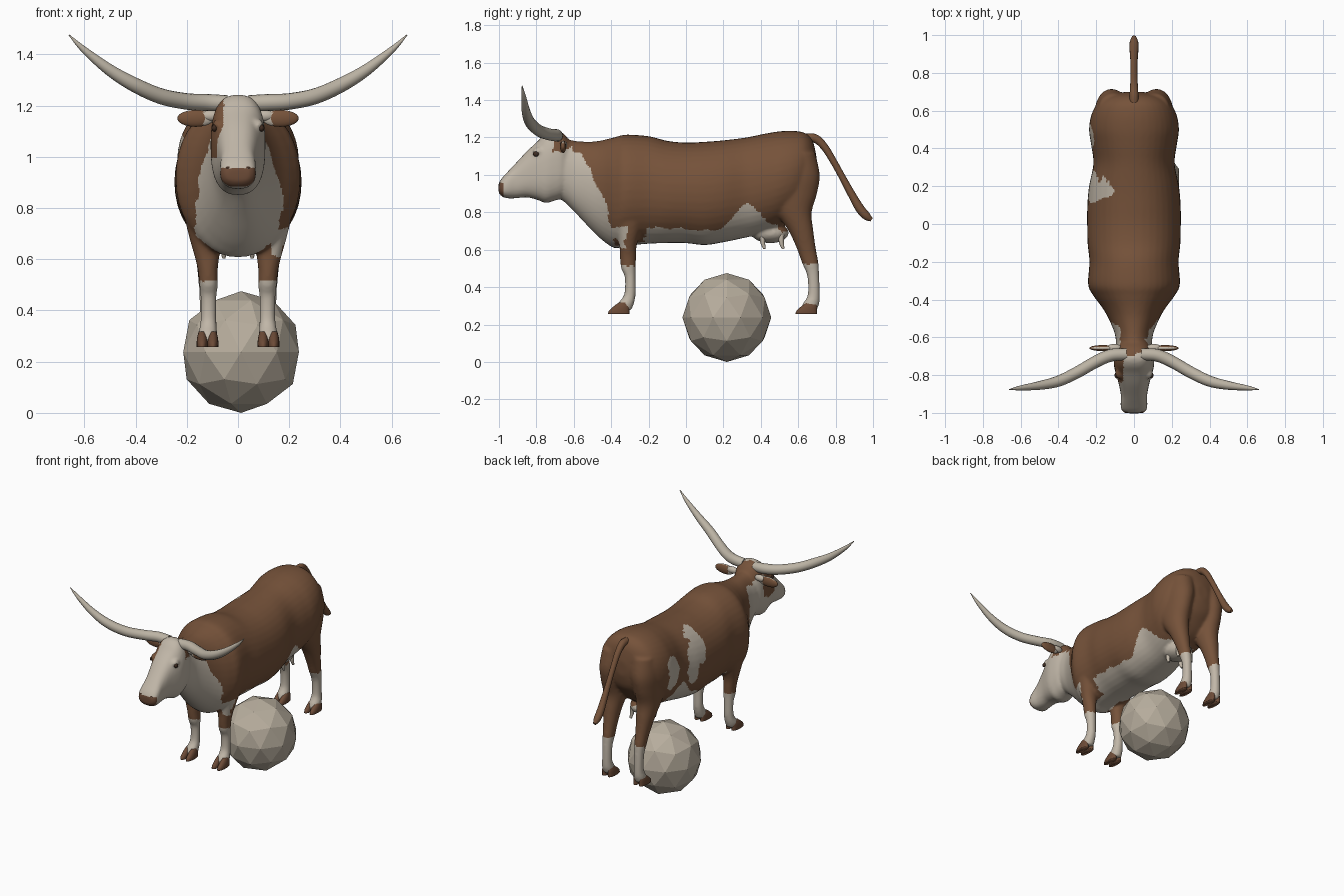
import bpy, bmesh, math
from mathutils import Vector, noise

if "Cube" in bpy.data.objects:
    bpy.data.objects.remove(bpy.data.objects["Cube"])

def material(name, rgb):
    m = bpy.data.materials.new(name)
    m.diffuse_color = (*rgb, 1)
    m.use_nodes = True
    m.node_tree.nodes["Principled BSDF"].inputs["Base Color"].default_value = m.diffuse_color
    return m

BROWN = material("brown hide", (0.18, 0.085, 0.042))
CREAM = material("cream hide", (0.53, 0.47, 0.39))
HORN = material("pale horn", (0.50, 0.45, 0.37))
HOOF = material("hoof brown", (0.15, 0.07, 0.038))
DARK = material("dark eye", (0.05, 0.025, 0.015))
STONE = material("stone", (0.47, 0.415, 0.335))

def resample(rows, steps):
    """Catmull-Rom interpolation of key rows."""
    out = []
    for i in range(len(rows) - 1):
        a, b, c, d = (rows[max(0, min(len(rows) - 1, i + k))] for k in (-1, 0, 1, 2))
        for s in range(steps):
            t = s / steps
            out.append([0.5 * (2*q + (r - p)*t + (2*p - 5*q + 4*r - u)*t*t + (3*q - p - 3*r + u)*t**3)
                        for p, q, r, u in zip(a, b, c, d)])
    return out + [list(rows[-1])]

def power(v, e):
    return math.copysign(abs(v) ** e, v)

def loft(bm, rows, axis, e=0.95, steps=5, sides=40):
    """Rows are x, y, z, radius 1, radius 2; rings lie across the axis."""
    rings = []
    for x, y, z, r1, r2 in resample(rows, steps):
        ring = []
        for k in range(sides):
            a = 2 * math.pi * k / sides
            u, v = r1 * power(math.cos(a), e), r2 * power(math.sin(a), e)
            ring.append(bm.verts.new((x + u, y, z + v) if axis == 'y' else (x + u, y + v, z)))
        rings.append(ring)
    for p, q in zip(rings, rings[1:]):
        for k in range(sides):
            j = (k + 1) % sides
            bm.faces.new((p[k], p[j], q[j], q[k]))
    bm.faces.new(rings[0])
    bm.faces.new(rings[-1])

def finish(bm, name, mats, smooth=True):
    bmesh.ops.recalc_face_normals(bm, faces=bm.faces)
    me = bpy.data.meshes.new(name)
    bm.to_mesh(me)
    bm.free()
    for m in mats:
        me.materials.append(m)
    for p in me.polygons:
        p.use_smooth = smooth
    ob = bpy.data.objects.new(name, me)
    bpy.context.collection.objects.link(ob)
    return ob

def bake(ob):
    """Replace an object by its evaluated mesh."""
    dg = bpy.context.evaluated_depsgraph_get()
    me = bpy.data.meshes.new_from_object(ob.evaluated_get(dg))
    name, mats = ob.name, [s.material for s in ob.material_slots]
    bpy.data.objects.remove(ob)
    new = bpy.data.objects.new(name, me)
    bpy.context.collection.objects.link(new)
    me.materials.clear()
    for m in mats:
        me.materials.append(m)
    for p in me.polygons:
        p.use_smooth = True
    return new

def tube(name, rows, mat):
    """Rows are x, y, z, radius."""
    cu = bpy.data.curves.new(name, 'CURVE')
    cu.dimensions, cu.bevel_depth, cu.bevel_resolution, cu.use_fill_caps = '3D', 1, 6, True
    pts = resample(rows, 6)
    sp = cu.splines.new('POLY')
    sp.points.add(len(pts) - 1)
    for p, (x, y, z, r) in zip(sp.points, pts):
        p.co, p.radius = (x, y, z, 1), r
    cu.materials.append(mat)
    ob = bpy.data.objects.new(name, cu)
    bpy.context.collection.objects.link(ob)
    return bake(ob)

def ball(bm, c, r):
    res = bmesh.ops.create_uvsphere(bm, u_segments=24, v_segments=16, radius=1)
    for v in res["verts"]:
        v.co = Vector(c) + Vector(v.co[i] * r[i] for i in range(3))

def profile(rows):
    """y, top, bottom, half width -> loft rows."""
    return [(0, y, (t + b) / 2, w, (t - b) / 2) for y, t, b, w in rows]

# Hide: trunk, head and legs, fused by a voxel remesh
hide = bmesh.new()
loft(hide, profile([
    (-.72, 1.17, .90, .08), (-.65, 1.19, .855, .093), (-.58, 1.18, .785, .102), (-.5, 1.178, .70, .135),
    (-.44, 1.187, .645, .17), (-.38, 1.202, .608, .215), (-.32, 1.215, .62, .243), (-.2, 1.207, .632, .236),
    (-.1, 1.182, .635, .246), (0, 1.173, .635, .248), (.1, 1.177, .625, .247), (.2, 1.185, .64, .238),
    (.32, 1.2, .665, .215), (.42, 1.22, .69, .227), (.5, 1.233, .72, .238), (.58, 1.235, .77, .225),
    (.64, 1.222, .84, .19), (.68, 1.175, .90, .13), (.70, 1.08, .98, .04)]), 'y')
loft(hide, profile([
    (-.62, 1.18, .93, .07), (-.66, 1.225, .88, .098), (-.71, 1.243, .86, .106), (-.75, 1.225, .85, .106),
    (-.79, 1.183, .865, .097), (-.85, 1.127, .88, .08), (-.91, 1.063, .875, .069), (-.955, 1.015, .875, .071),
    (-.985, .982, .885, .066), (-1.002, .955, .905, .045)]), 'y', e=0.78)
for s in (-1, 1):
    loft(hide, [(s*x, y, z, a, b) for z, x, y, a, b in [
        (.275, .118, -.335, .034, .042), (.31, .118, -.323, .037, .044), (.36, .115, -.30, .031, .031),
        (.45, .115, -.298, .031, .029), (.5, .115, -.308, .036, .039), (.56, .118, -.31, .039, .043),
        (.62, .122, -.31, .05, .046), (.7, .13, -.305, .064, .066), (.8, .145, -.3, .07, .1),
        (.95, .15, -.3, .075, .11)]], 'z')
    loft(hide, [(s*x, y, z, a, b) for z, x, y, a, b in [
        (.275, .12, .655, .034, .042), (.31, .12, .668, .037, .044), (.36, .12, .683, .031, .032),
        (.46, .12, .68, .031, .032), (.53, .12, .664, .036, .044), (.6, .122, .645, .042, .05),
        (.7, .125, .615, .056, .066), (.8, .125, .575, .072, .097), (.9, .125, .555, .083, .145),
        (1.0, .118, .57, .092, .145), (1.12, .105, .59, .085, .1)]], 'z')
    ball(hide, (s*.078, -.79, 1.125), (.022, .03, .022))      # brow
ball(hide, (0, .45, .69), (.085, .1, .055))                    # udder
body = finish(hide, "hide", [BROWN, CREAM, HOOF])
rm = body.modifiers.new("fuse", 'REMESH')
rm.mode, rm.voxel_size = 'VOXEL', 0.009
sm = body.modifiers.new("soften", 'SMOOTH')
sm.factor, sm.iterations = 0.5, 6
body = bake(body)

def hide_colour(p):
    w = 0.022 * noise.noise(p * 14) + 0.012 * noise.noise(p * 40)
    x, y, z = p.x, p.y + w, p.z + w
    side = abs(x)
    if p.y < -.978 and p.z < .955:                             # nose
        return 2
    if y < -.62:                                               # head
        poll = z > 1.14 and y > -.70
        cheek = x < -.055 and abs(y + .77) < .06 and z > 1.0
        return 0 if poll or cheek else 1
    if z < .52:                                                # stockings
        return 1
    if -.385 < y < -.22 and side > .07 and z < .74:            # upper front leg
        return 1 if x > .13 and y < -.32 and .61 < z < .72 else 0
    if y > .52 and side > .06:                                 # upper hind leg
        return 0
    if z < 1.12 and y < -.55 + (1.11 - z) * .42:               # neck and chest
        return 1
    if z < .71 + .14 * math.exp(-((y - .33) / .09) ** 2) and y < .56:   # belly
        return 1
    if x < -.08:                                               # flank patches
        for cy, cz, ry, rz in ((.18, 1.04, .065, .12), (.24, .93, .05, .12), (.47, .97, .08, .11)):
            if ((y - cy) / ry) ** 2 + ((z - cz) / rz) ** 2 < 1:
                return 1
    return 0

for f in body.data.polygons:
    f.material_index = hide_colour(f.center)

# Horns, ears, eyes, nostrils and teats, mirrored
for s, tag in ((-1, "left"), (1, "right")):
    tube(tag + "_horn", [(s*x, y, z, r) for x, y, z, r in [
        (.04, -.69, 1.208, .032), (.12, -.695, 1.212, .033), (.2, -.728, 1.216, .032), (.3, -.785, 1.236, .031),
        (.4, -.832, 1.279, .029), (.5, -.855, 1.338, .023), (.6, -.868, 1.417, .013),
        (.66, -.876, 1.476, .002)]], HORN)
    bm = bmesh.new()
    ball(bm, (s*.165, -.657, 1.15), (.072, .016, .033))
    ball(bm, (s*.105, -.655, 1.16), (.04, .02, .022))
    ear = finish(bm, tag + "_ear", [BROWN, CREAM])
    for f in ear.data.polygons:
        f.material_index = int(abs(f.center.x) < .135 or (f.normal.z > .75))
    bm = bmesh.new()
    ball(bm, (s*.092, -.802, 1.112), (.011, .016, .014))
    finish(bm, tag + "_eye", [DARK])
    bm = bmesh.new()
    ball(bm, (s*.036, -.988, .955), (.014, .01, .009))
    finish(bm, tag + "_nostril", [DARK])
    for y in (.41, .51):
        tube(tag + "_teat", [(s*.05, y, .68, .016), (s*.053, y, .64, .013), (s*.056, y + .01, .605, .007)], CREAM)
    # Cloven hooves
    for foot, dy in (("front", 0), ("hind", 1.003)):
        bm = bmesh.new()
        for t in (-1, 1):
            cx = s * .119 + t * .021
            loft(bm, [(cx, -.36 + dy, .257, .021, .058), (cx, -.357 + dy, .275, .0215, .054),
                      (cx, -.345 + dy, .297, .019, .042), (cx, -.333 + dy, .318, .013, .026)], 'z', sides=20)
        finish(bm, tag + "_" + foot + "_hoof", [HOOF])

# Tail
tube("tail", [(0, .63, 1.195, .025), (0, .69, 1.195, .023), (0, .74, 1.15, .02), (0, .79, 1.07, .018),
              (0, .84, .98, .018), (0, .89, .888, .021), (0, .93, .82, .024), (0, .965, .78, .022),
              (0, .992, .76, .01)], BROWN)

# Faceted stone ball under the belly
bm = bmesh.new()
bmesh.ops.create_icosphere(bm, subdivisions=2, radius=.2375)
bmesh.ops.translate(bm, verts=bm.verts, vec=(.012, .218, .2375))
finish(bm, "stone_ball", [STONE], smooth=False)
